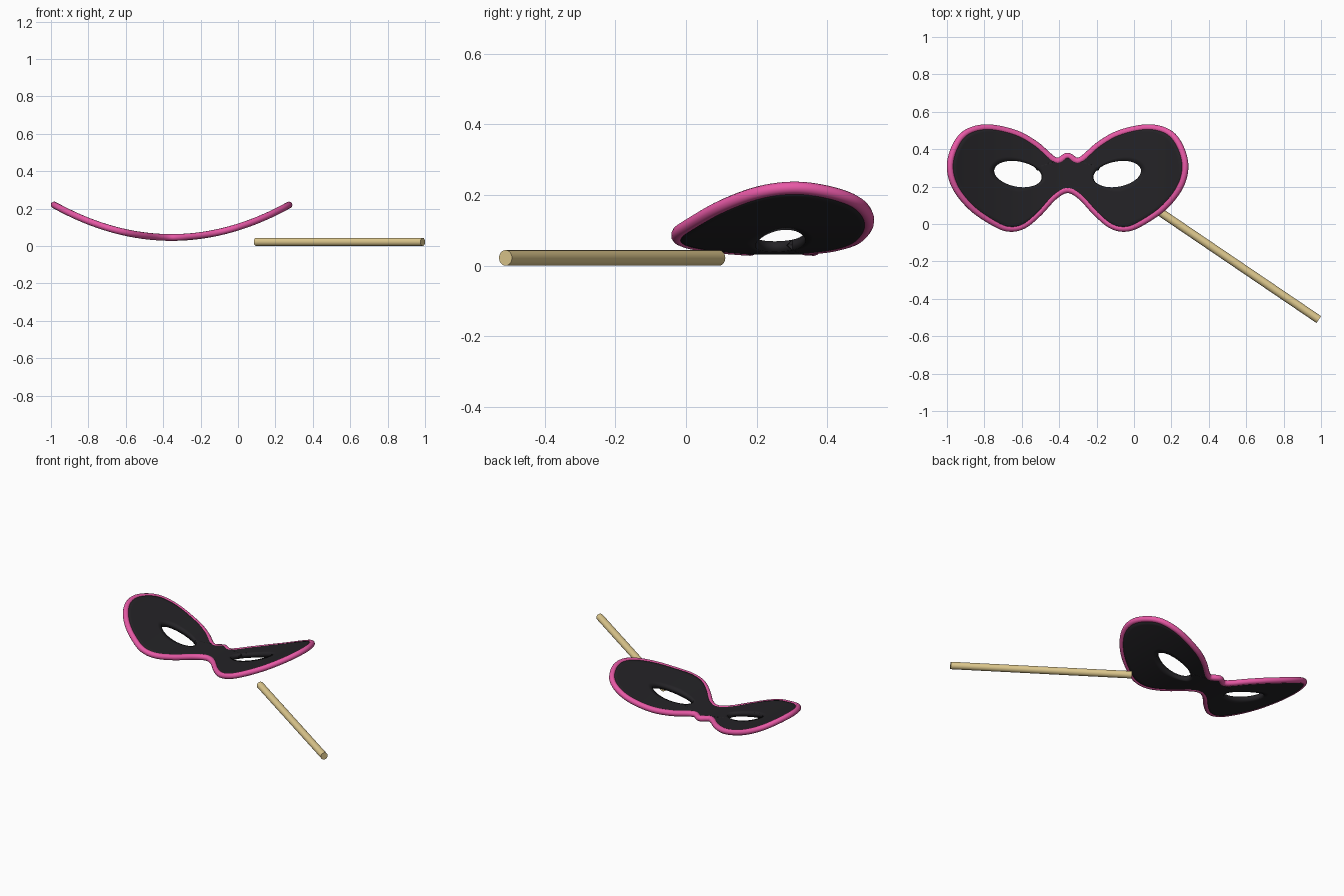
import bpy, bmesh, math
from mathutils import Vector

if "Cube" in bpy.data.objects:
    bpy.data.objects.remove(bpy.data.objects["Cube"])

CX = -0.355          # mask centre line
R = 0.018            # rim tube radius


def material(name, rgb):
    m = bpy.data.materials.new(name)
    m.diffuse_color = (*rgb, 1)
    m.use_nodes = True
    m.node_tree.nodes["Principled BSDF"].inputs["Base Color"].default_value = m.diffuse_color
    return m


def finish(ob, mat, angle=40):
    ob.data.materials.append(mat)
    bpy.ops.object.select_all(action='DESELECT')
    ob.select_set(True)
    bpy.context.view_layer.objects.active = ob
    bpy.ops.object.shade_smooth_by_angle(angle=math.radians(angle))


def bend(u):
    return 0.046 + 0.175 * (u / 0.63) ** 2


# right half of the rim centre line, from top middle clockwise to bottom middle
half = [Vector(p) for p in [
    (0, .363), (.064, .338), (.17, .424), (.278, .484), (.425, .515),
    (.535, .491), (.598, .42), (.628, .31), (.599, .196), (.508, .084),
    (.38, -.001), (.305, -.024), (.233, -.006), (.156, .057), (.07, .148), (0, .183)]]


def flip(p):
    return Vector((-p.x, p.y))


def smooth(pts, n=8):
    """Catmull-Rom through the half outline, mirrored beyond its ends."""
    q = [flip(pts[1])] + pts + [flip(pts[-2])]
    out = []
    for i in range(1, len(q) - 2):
        a, b, c, d = q[i - 1:i + 3]
        for k in range(n):
            t = k / n
            out.append(0.5 * (2 * b + (c - a) * t + (2 * a - 5 * b + 4 * c - d) * t * t
                              + (3 * b - a - 3 * c + d) * t ** 3))
    return out + [pts[-1]]


outline = smooth(half)
black = material("black", (.018, .017, .02))
pink = material("pink", (.80, .10, .38))
wood = material("wood", (.73, .58, .27))

# mask panel: rings from the eye hole to the outline, mirrored and thickened
eye, ea, eb, tilt = Vector((.267, .267)), .132, .068, math.radians(10)
loop = outline + [outline[-1].lerp(outline[0], k / 12) for k in range(1, 12)]
RINGS = 8
bm = bmesh.new()
rows = []
for p in loop:
    d = (p - eye).normalized()
    dx = d.x * math.cos(tilt) + d.y * math.sin(tilt)
    dy = -d.x * math.sin(tilt) + d.y * math.cos(tilt)
    e = eye + d / math.hypot(dx / ea, dy / eb)
    row = []
    for k in range(RINGS + 1):
        q = e.lerp(p, k / RINGS)
        row.append(bm.verts.new((q.x, q.y, bend(q.x))))
    rows.append(row)
for i, a in enumerate(rows):
    b = rows[(i + 1) % len(rows)]
    for k in range(RINGS):
        bm.faces.new((a[k], a[k + 1], b[k + 1], b[k]))
bmesh.ops.recalc_face_normals(bm, faces=bm.faces)
me = bpy.data.meshes.new("mask_panel")
bm.to_mesh(me)
bm.free()
panel = bpy.data.objects.new("mask_panel", me)
panel.location.x = CX
bpy.context.collection.objects.link(panel)
finish(panel, black)
mir = panel.modifiers.new("mirror", 'MIRROR')
mir.merge_threshold = 0.0005
sol = panel.modifiers.new("thickness", 'SOLIDIFY')
sol.thickness, sol.offset = 0.03, 0

# pink rim tube around the whole outline
full = outline + [flip(p) for p in reversed(outline[1:-1])]
cu = bpy.data.curves.new("rim", 'CURVE')
cu.dimensions = '3D'
cu.bevel_depth, cu.bevel_resolution = R, 4
sp = cu.splines.new('POLY')
sp.points.add(len(full) - 1)
for pt, p in zip(sp.points, full):
    pt.co = (p.x, p.y, bend(p.x), 1)
sp.use_cyclic_u = True
rim = bpy.data.objects.new("rim", cu)
rim.location.x = CX
bpy.context.collection.objects.link(rim)
bpy.ops.object.select_all(action='DESELECT')
rim.select_set(True)
bpy.context.view_layer.objects.active = rim
bpy.ops.object.convert(target='MESH')
finish(bpy.context.object, pink, 60)

# wooden handle lying on the ground
a, b = Vector((.097, .093, .022)), Vector((.988, -.511, .022))
bpy.ops.mesh.primitive_cylinder_add(vertices=32, radius=.022, depth=(b - a).length,
                                    location=(a + b) / 2)
stick = bpy.context.object
stick.name = "handle_stick"
stick.rotation_euler = (b - a).to_track_quat('Z', 'Y').to_euler()
finish(stick, wood)
